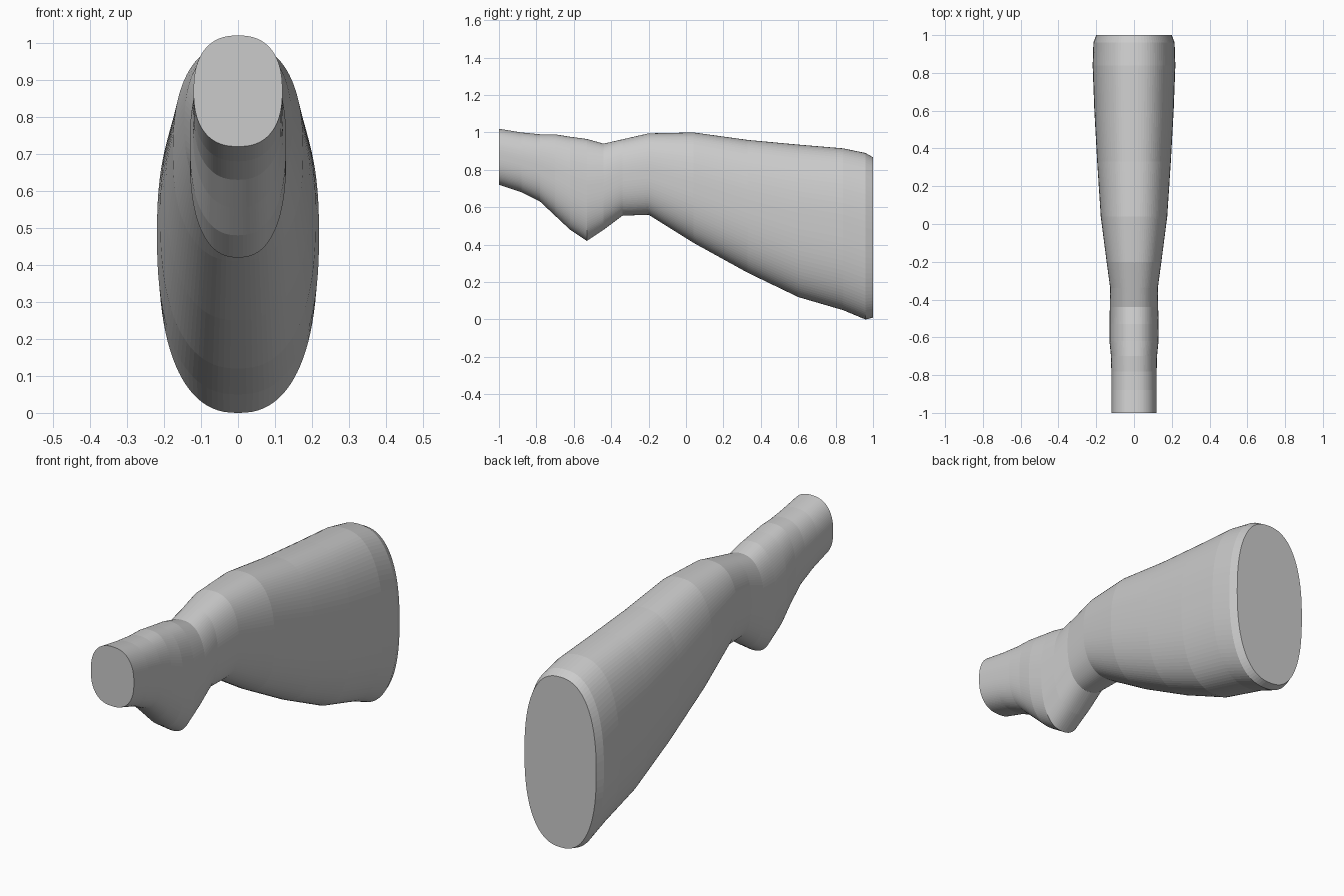
import bpy
import bmesh
from math import sin, cos, pi, copysign

cube = bpy.data.objects.get("Cube")
if cube:
    bpy.data.objects.remove(cube, do_unlink=True)

SIDES = 96

# Stations along the stock: y, bottom z, top z, half width
STATIONS = [
    (-1.00, 0.72, 1.02, 0.12),
    (-0.88, 0.68, 1.00, 0.12),
    (-0.78, 0.63, 0.99, 0.12),
    (-0.70, 0.555, 0.99, 0.122),
    (-0.62, 0.48, 0.977, 0.13),
    (-0.53, 0.42, 0.965, 0.13),
    (-0.44, 0.48, 0.94, 0.128),
    (-0.34, 0.555, 0.963, 0.126),
    (-0.20, 0.56, 0.995, 0.145),
    (0.04, 0.41, 1.00, 0.176),
    (0.33, 0.25, 0.96, 0.195),
    (0.60, 0.12, 0.935, 0.21),
    (0.84, 0.05, 0.915, 0.219),
    (0.96, 0.00, 0.89, 0.215),
    (1.00, 0.01, 0.867, 0.20),
]


def rounded(value, power):
    return copysign(abs(value) ** (2 / power), value)


def section(bm, y, bottom, top, half_width, power=2.4):
    """Rounded oval ring across the stock."""
    middle, half_height = (top + bottom) / 2, (top - bottom) / 2
    angles = [2 * pi * i / SIDES for i in range(SIDES)]
    return [bm.verts.new((half_width * rounded(cos(a), power), y,
                          middle + half_height * rounded(sin(a), power)))
            for a in angles]


# Stock body lofted through the sections, with flat end caps
bm = bmesh.new()
rings = [section(bm, *station) for station in STATIONS]
for near, far in zip(rings, rings[1:]):
    for i in range(SIDES):
        j = (i + 1) % SIDES
        bm.faces.new((near[i], near[j], far[j], far[i]))
bm.faces.new(rings[0])
bm.faces.new(rings[-1])
bmesh.ops.recalc_face_normals(bm, faces=bm.faces)

mesh = bpy.data.meshes.new("stock")
bm.to_mesh(mesh)
bm.free()
stock = bpy.data.objects.new("stock", mesh)
bpy.context.collection.objects.link(stock)
